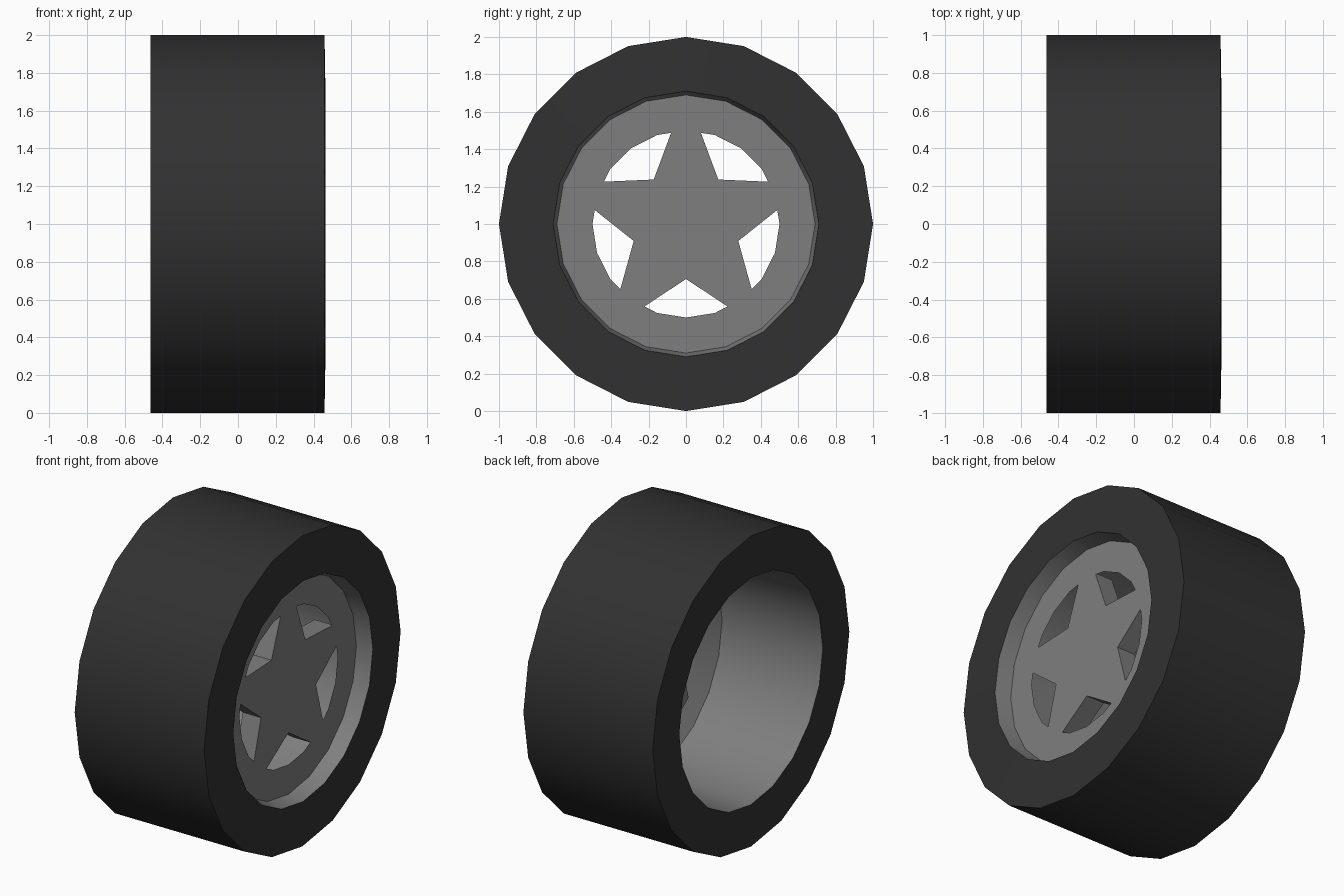
import bpy, math

if "Cube" in bpy.data.objects:
    bpy.data.objects.remove(bpy.data.objects["Cube"])

SIDES = 20


def material(name, value):
    m = bpy.data.materials.new(name)
    m.diffuse_color = (value, value, value, 1)
    m.use_nodes = True
    m.node_tree.nodes["Principled BSDF"].inputs["Base Color"].default_value = m.diffuse_color
    return m


def add_object(name, verts, faces, mat):
    mesh = bpy.data.meshes.new(name)
    mesh.from_pydata(verts, [], faces)
    mesh.materials.append(mat)
    mesh.update()
    ob = bpy.data.objects.new(name, mesh)
    bpy.context.collection.objects.link(ob)
    return ob


def lathe(name, profile, mat):
    """Spin an (x, radius) profile about the axle, which lies along x at z = 1."""
    n = len(profile)
    verts = []
    for k in range(SIDES):
        a = 2 * math.pi * k / SIDES
        verts += [(x, r * math.sin(a), 1 + r * math.cos(a)) for x, r in profile]
    faces = []
    for k in range(SIDES):
        a, b = k * n, (k + 1) % SIDES * n
        faces += [(a + i, a + i + 1, b + i + 1, b + i) for i in range(n - 1)]
    ob = add_object(name, verts, faces, mat)
    bpy.ops.object.select_all(action='DESELECT')
    ob.select_set(True)
    bpy.context.view_layer.objects.active = ob
    bpy.ops.object.shade_smooth_by_angle(angle=math.radians(30))
    return ob


rubber = material("dark_rubber", 0.031)
metal = material("grey_metal", 0.21)

# Tyre: tread and both side walls
lathe("tyre", [(-0.463, 0.73), (-0.463, 1.0), (0.458, 1.0), (0.463, 0.71)], rubber)

# Rim: front recess, face ring, sloping back of the ring, open barrel
lathe("rim", [(0.463, 0.71), (0.36, 0.69), (0.36, 0.5),
              (0.24, 0.71), (-0.463, 0.73)], metal)

# Star spokes: five-pointed plate whose cut tips meet the ring
FRONT, BACK = 0.3595, 0.23
INNER, TIP, CUT = 0.294, 0.70, 0.57
outline = []


def polar(r, degrees):
    a = math.radians(degrees)
    return r * math.sin(a), r * math.cos(a)


for k in range(5):
    tip = polar(TIP, 72 * k)
    left, right = polar(INNER, 72 * k - 36), polar(INNER, 72 * k + 36)
    outline.append(left)
    for base in (left, right):
        outline.append(tuple(p + (q - p) * CUT for p, q in zip(base, tip)))
n = len(outline)
verts = [(x, y, 1 + z) for x in (FRONT, BACK) for y, z in outline]
faces = [tuple(reversed(range(n))), tuple(range(n, 2 * n))]
faces += [(i, (i + 1) % n, n + (i + 1) % n, n + i) for i in range(n)]
add_object("star_spokes", verts, faces, metal)
